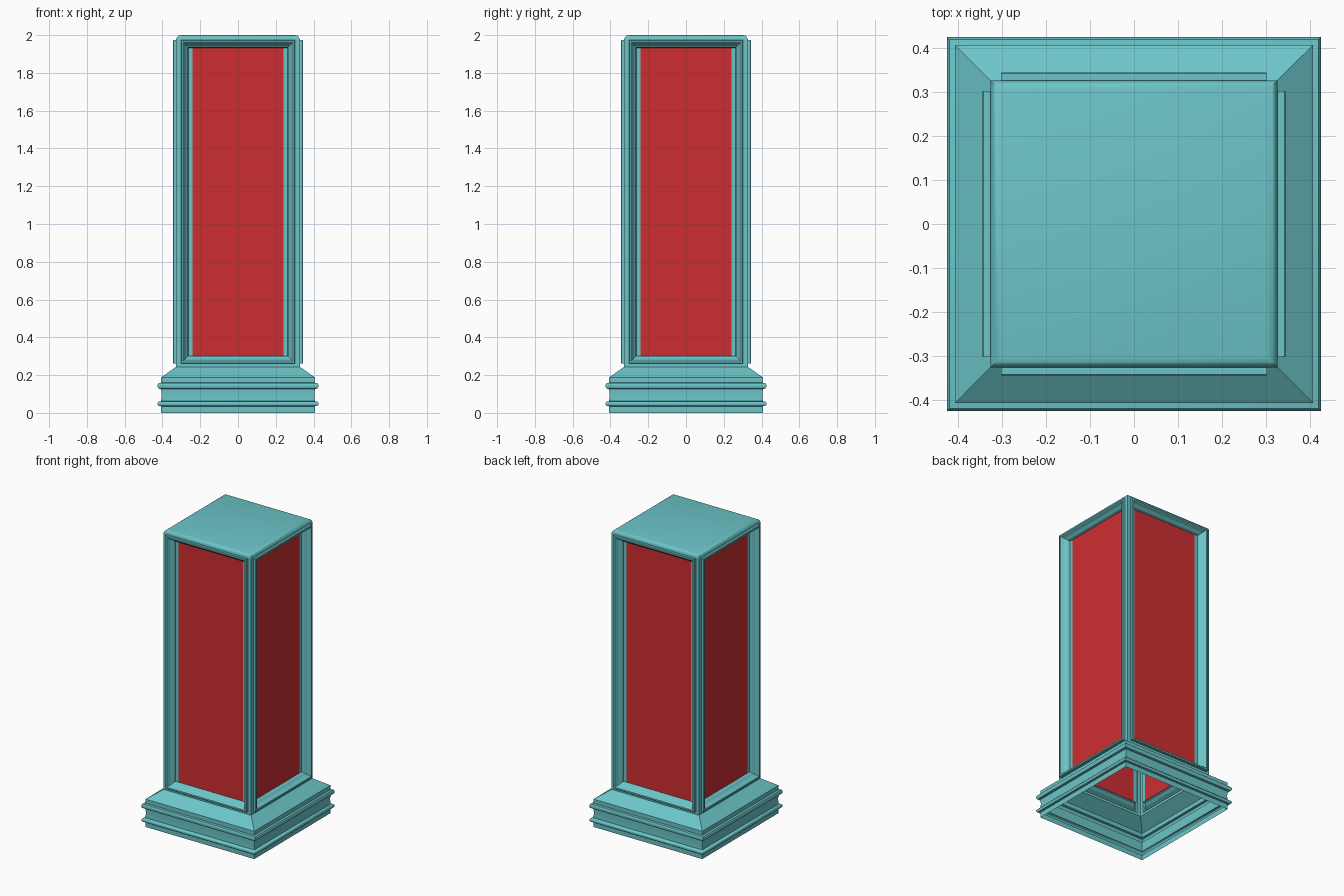
import bpy, bmesh
from math import pi, radians
from mathutils import Matrix

if "Cube" in bpy.data.objects:
    bpy.data.objects.remove(bpy.data.objects["Cube"])


def material(name, color):
    m = bpy.data.materials.new(name)
    m.diffuse_color = color
    m.use_nodes = True
    m.node_tree.nodes["Principled BSDF"].inputs["Base Color"].default_value = m.diffuse_color
    return m


TEAL = material("teal_paint", (0.15, 0.56, 0.58, 1))
RED = material("red_panel", (0.62, 0.027, 0.03, 1))


def skin(name, loops, mat, cap=False, turn=0.0):
    """Bridge a stack of four-point loops, optionally closing the last one."""
    bm = bmesh.new()
    rows = [[bm.verts.new(p) for p in loop] for loop in loops]
    for a, b in zip(rows, rows[1:]):
        for i in range(4):
            j = (i + 1) % 4
            bm.faces.new((a[i], a[j], b[j], b[i]))
    if cap:
        bm.faces.new(rows[-1])
    return finish(name, bm, mat, turn)


def finish(name, bm, mat, turn=0.0):
    bm.transform(Matrix.Rotation(turn, 4, 'Z'))
    me = bpy.data.meshes.new(name)
    bm.to_mesh(me)
    bm.free()
    me.materials.append(mat)
    ob = bpy.data.objects.new(name, me)
    bpy.context.collection.objects.link(ob)
    bpy.ops.object.select_all(action='DESELECT')
    ob.select_set(True)
    bpy.context.view_layer.objects.active = ob
    bpy.ops.object.shade_smooth_by_angle(angle=radians(40))
    return ob


def square(h, z):
    return [(-h, -h, z), (h, -h, z), (h, h, z), (-h, h, z)]


def upright(hx, z0, z1, y):
    return [(-hx, -y, z0), (hx, -y, z0), (hx, -y, z1), (-hx, -y, z1)]


Z0, Z1 = 0.262, 1.973      # window frame bottom and top
BODY, EDGE = 0.327, 0.303  # body half width, frame half width

# Hollow stepped plinth, open underneath
plinth = [(0.407, 0), (0.407, 0.035), (0.420, 0.037), (0.425, 0.043),
          (0.425, 0.053), (0.420, 0.059), (0.407, 0.062), (0.405, 0.095),
          (0.407, 0.126), (0.420, 0.129), (0.425, 0.136), (0.425, 0.150),
          (0.420, 0.157), (0.407, 0.160), (0.407, 0.188), (BODY, 0.244),
          (BODY, Z0)]
skin("plinth", [square(h, z) for h, z in plinth], TEAL)

# Top cap with a softened rim
cap = [(BODY, Z1), (BODY, 1.980), (0.322, 1.991), (0.314, 1.997), (EDGE, 2.0)]
skin("top_cap", [square(h, z) for h, z in cap], TEAL, cap=True)

# Frame moulding: (inset from the outer edge, distance from the centre)
moulding = [(0, BODY), (0, 0.342), (0.003, 0.345), (0.013, 0.345),
            (0.017, 0.341), (0.020, 0.330), (0.026, 0.320), (0.034, 0.314),
            (0.038, 0.310), (0.040, 0.290)]
INNER, PANEL, DEPTH = EDGE - 0.040, 0.24, 0.290

for n, side in enumerate(("front", "right", "back", "left")):
    turn = n * pi / 2
    # Raised window frame
    skin(side + "_frame",
         [upright(EDGE - t, Z0 + t, Z1 - t, y) for t, y in moulding],
         TEAL, turn=turn)
    # Recessed red panel and the teal strips beside it
    lo, hi = Z0 + 0.040, Z1 - 0.040
    skin(side + "_panel", [upright(PANEL, lo, hi, DEPTH)], RED, True, turn)
    for tag, s in (("a", -1), ("b", 1)):
        x0, x1 = sorted((s * INNER, s * PANEL))
        strip = [(x0, -DEPTH, lo), (x1, -DEPTH, lo),
                 (x1, -DEPTH, hi), (x0, -DEPTH, hi)]
        skin(f"{side}_strip_{tag}", [strip], TEAL, True, turn)
    # Corner post between this side and the next
    bm = bmesh.new()
    path = [(EDGE, -BODY), (BODY, -BODY), (BODY, -EDGE)]
    low = [bm.verts.new((x, y, Z0)) for x, y in path]
    top = [bm.verts.new((x, y, Z1)) for x, y in path]
    for i in range(2):
        bm.faces.new((low[i], low[i + 1], top[i + 1], top[i]))
    finish(side + "_corner_post", bm, TEAL, turn)
